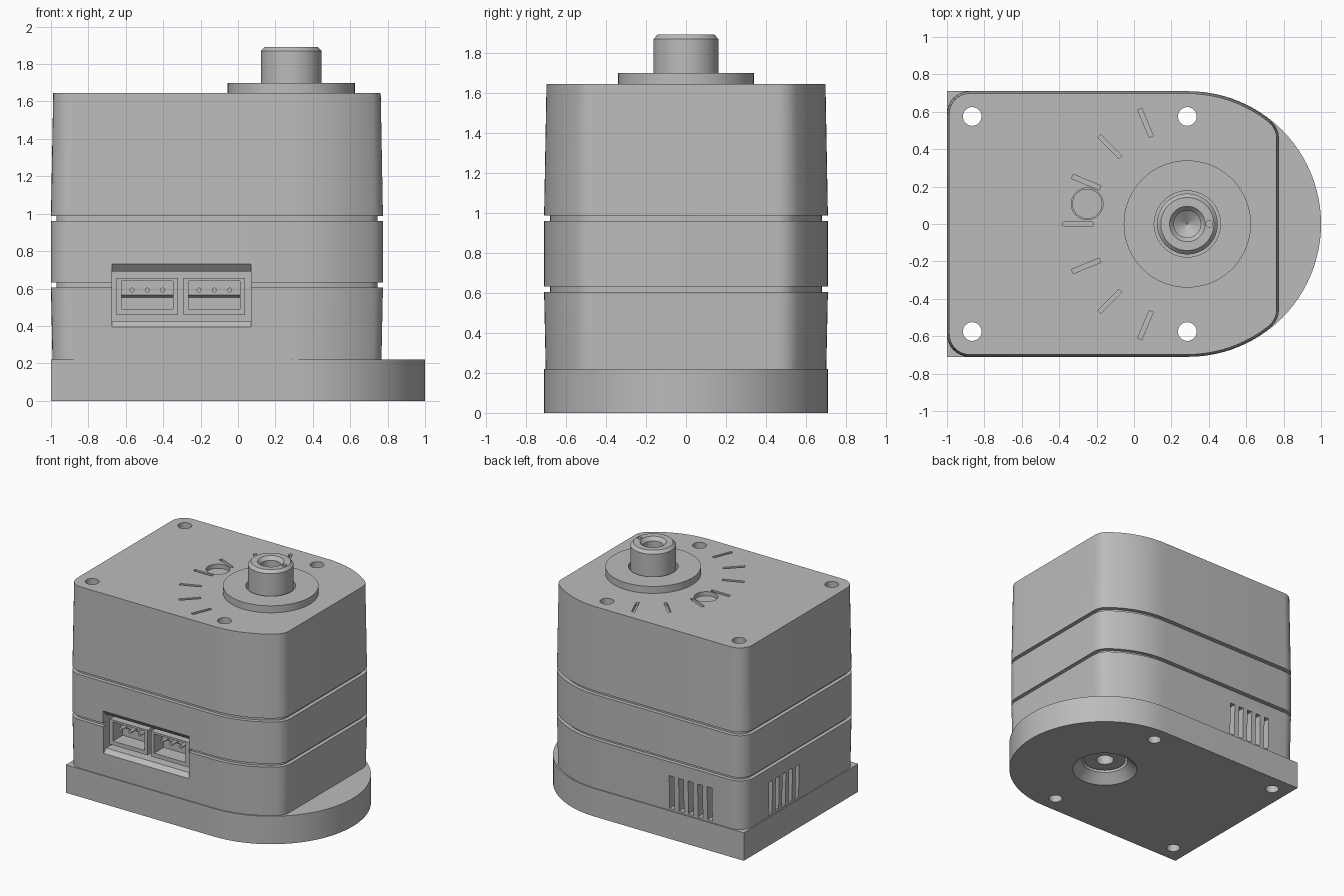
import bpy, bmesh
from math import sin, cos, pi, atan2, sqrt, radians
from mathutils import Matrix, Vector

cube = bpy.data.objects.get("Cube")
if cube:
    bpy.data.objects.remove(cube, do_unlink=True)

grey = bpy.data.materials.new("plain grey")
grey.use_nodes = True
grey.diffuse_color = (0.5, 0.5, 0.5, 1)
grey.node_tree.nodes["Principled BSDF"].inputs["Base Color"].default_value = (0.5, 0.5, 0.5, 1)

AXIS = 0.285    # x of the shaft axis
R = 0.71        # half width of the housing
SCREWS = [(x, y) for x in (-0.865, AXIS) for y in (-0.575, 0.575)]
PLUGS = (-0.485, -0.127)


# ---- helpers ----
def finish(name, bm):
    bmesh.ops.recalc_face_normals(bm, faces=bm.faces)
    mesh = bpy.data.meshes.new(name)
    bm.to_mesh(mesh)
    bm.free()
    mesh.materials.append(grey)
    obj = bpy.data.objects.new(name, mesh)
    bpy.context.scene.collection.objects.link(obj)
    return obj


def activate(obj):
    bpy.ops.object.select_all(action='DESELECT')
    obj.select_set(True)
    bpy.context.view_layer.objects.active = obj


def smooth(obj):
    activate(obj)
    bpy.ops.object.shade_smooth_by_angle(angle=radians(25))


def cut(obj, bm):
    cutter = finish("cutter", bm)
    cutter.hide_render = True
    mod = obj.modifiers.new("cut", 'BOOLEAN')
    mod.operation = 'DIFFERENCE'
    mod.solver = 'EXACT'
    mod.object = cutter
    activate(obj)
    bpy.ops.object.modifier_apply(modifier=mod.name)
    bpy.data.objects.remove(cutter, do_unlink=True)


def loft(bm, rings, closed=False):
    loops = [[bm.verts.new(p) for p in ring] for ring in rings]
    pairs = list(zip(loops, loops[1:]))
    if closed:
        pairs.append((loops[-1], loops[0]))
    else:
        bm.faces.new(loops[0])
        bm.faces.new(loops[-1])
    for a, b in pairs:
        for i in range(len(a)):
            j = (i + 1) % len(a)
            bm.faces.new((a[i], a[j], b[j], b[i]))


def lathe(bm, profile, closed=False, x=AXIS, y=0, n=64):
    loft(bm, [[(x + r * cos(2 * pi * i / n), y + r * sin(2 * pi * i / n), z)
               for i in range(n)] for r, z in profile], closed)


def box(bm, centre, size, turn=0):
    mat = (Matrix.Translation(centre) @ Matrix.Rotation(turn, 4, 'Z')
           @ Matrix.Diagonal(Vector((*size, 1))))
    bmesh.ops.create_cube(bm, size=1, matrix=mat)


def prism(bm, x0, x1, profile):
    loft(bm, [[(x, y, z) for y, z in profile] for x in (x0, x1)])


def arc(cx, cy, r, a0, a1, n):
    return [(cx + r * cos(a0 + (a1 - a0) * i / n), cy + r * sin(a0 + (a1 - a0) * i / n))
            for i in range(n + 1)]


def outline(inset):
    """Rounded housing outline, pulled inwards by inset."""
    f, c = 0.13, 0.12
    fx = 0.775 - f
    fy = sqrt((R - f) ** 2 - (fx - AXIS) ** 2)
    phi = atan2(fy, fx - AXIS)
    half = arc(fx, fy, f - inset, 0, phi, 8)
    half += arc(AXIS, 0, R - inset, phi, pi / 2, 16)[1:]
    half += arc(-1 + c, R - c, c - inset, pi / 2, pi, 8)
    return half + [(x, -y) for x, y in reversed(half)]


def screw_holes(bm):
    for x, y in SCREWS:
        lathe(bm, [(0.05, -0.1), (0.05, 2)], x=x, y=y, n=32)


# ---- base plate: square at one end, half round at the other ----
bm = bmesh.new()
shape = arc(0.29, 0, R, -pi / 2, pi / 2, 48) + [(-1, R), (-1, -R)]
loft(bm, [[(x, y, z) for x, y in shape] for z in (0, 0.22)])
base = finish("base_plate", bm)
bm = bmesh.new()
screw_holes(bm)
lathe(bm, [(0.25, -0.01), (0.17, 0.07), (0.17, 0.3)])
cut(base, bm)
smooth(base)

# ---- housing: three drafted sections with grooves between ----
bm = bmesh.new()
levels = [(0.22, 0.008), (0.605, 0), (0.605, 0.03), (0.632, 0.03), (0.632, 0),
          (0.96, 0), (0.96, 0.03), (0.988, 0.03), (0.988, 0), (1.645, 0.012)]
loft(bm, [[(x, y, z) for x, y in outline(o)] for z, o in levels])
housing = finish("housing", bm)

bm = bmesh.new()
screw_holes(bm)
# dial ticks and button well in the top
for k in range(7):
    a = radians(112.5 + 22.5 * k)
    box(bm, (AXIS + 0.585 * cos(a), 0.585 * sin(a), 1.65), (0.16, 0.024, 0.06), a)
lathe(bm, [(0.085, 1.58), (0.085, 1.7)], x=-0.25, y=0.108, n=48)
# vents on the back and on the flat end
for k in range(5):
    box(bm, (-0.70 + 0.0825 * k, 0.71, 0.365), (0.042, 0.2, 0.26))
    box(bm, (-1, 0.04 + 0.0825 * k, 0.365), (0.2, 0.042, 0.26))
# connector bay with sloped lips
prism(bm, -0.675, 0.07, [(-0.75, 0.35), (-0.71, 0.39), (-0.675, 0.425), (-0.5, 0.425),
                         (-0.5, 0.69), (-0.675, 0.69), (-0.71, 0.73), (-0.75, 0.77)])
cut(housing, bm)
smooth(housing)

# ---- button ----
bm = bmesh.new()
lathe(bm, [(0.08, 1.57), (0.08, 1.615)], x=-0.25, y=0.108, n=48)
smooth(finish("button", bm))

# ---- plugs: open shells with a ledge and three pins ----
for side, cx in zip(("right", "left"), PLUGS):
    bm = bmesh.new()
    box(bm, (cx, -0.58, 0.557), (0.33, 0.17, 0.197))
    shell = finish(side + "_plug_shell", bm)
    bm = bmesh.new()
    box(bm, (cx, -0.62, 0.565), (0.275, 0.15, 0.15))
    cut(shell, bm)

    bm = bmesh.new()
    prism(bm, cx - 0.1375, cx + 0.1375,
          [(-0.54, 0.55), (-0.565, 0.566), (-0.565, 0.64), (-0.54, 0.64)])
    finish(side + "_plug_ledge", bm)

    bm = bmesh.new()
    for dx in (-0.082, 0, 0.082):
        bmesh.ops.create_cone(
            bm, cap_ends=True, segments=16, radius1=0.013, radius2=0.013, depth=0.1,
            matrix=Matrix.Translation((cx + dx, -0.6, 0.592)) @ Matrix.Rotation(pi / 2, 4, 'X'))
    smooth(finish(side + "_plug_pins", bm))

# ---- collar and shaft ----
bm = bmesh.new()
lathe(bm, [(0.177, 1.64), (0.34, 1.64), (0.34, 1.70), (0.177, 1.70)], closed=True, n=96)
smooth(finish("collar", bm))

bm = bmesh.new()
lathe(bm, [(0.1625, 1.64), (0.1625, 1.87), (0.142, 1.892), (0.095, 1.892),
           (0.072, 1.865), (0.072, 1.78), (0.004, 1.73)])
shaft = finish("shaft", bm)
bm = bmesh.new()
lathe(bm, [(0.018, 1.86), (0.018, 1.95)], x=AXIS + 0.118, n=24)
cut(shaft, bm)
smooth(shaft)

# ---- lower shaft end inside the base bore ----
bm = bmesh.new()
lathe(bm, [(0.155, 0.22), (0.155, 0.08), (0.065, 0.08), (0.065, 0.18), (0.004, 0.2)])
smooth(finish("lower_shaft_end", bm))
